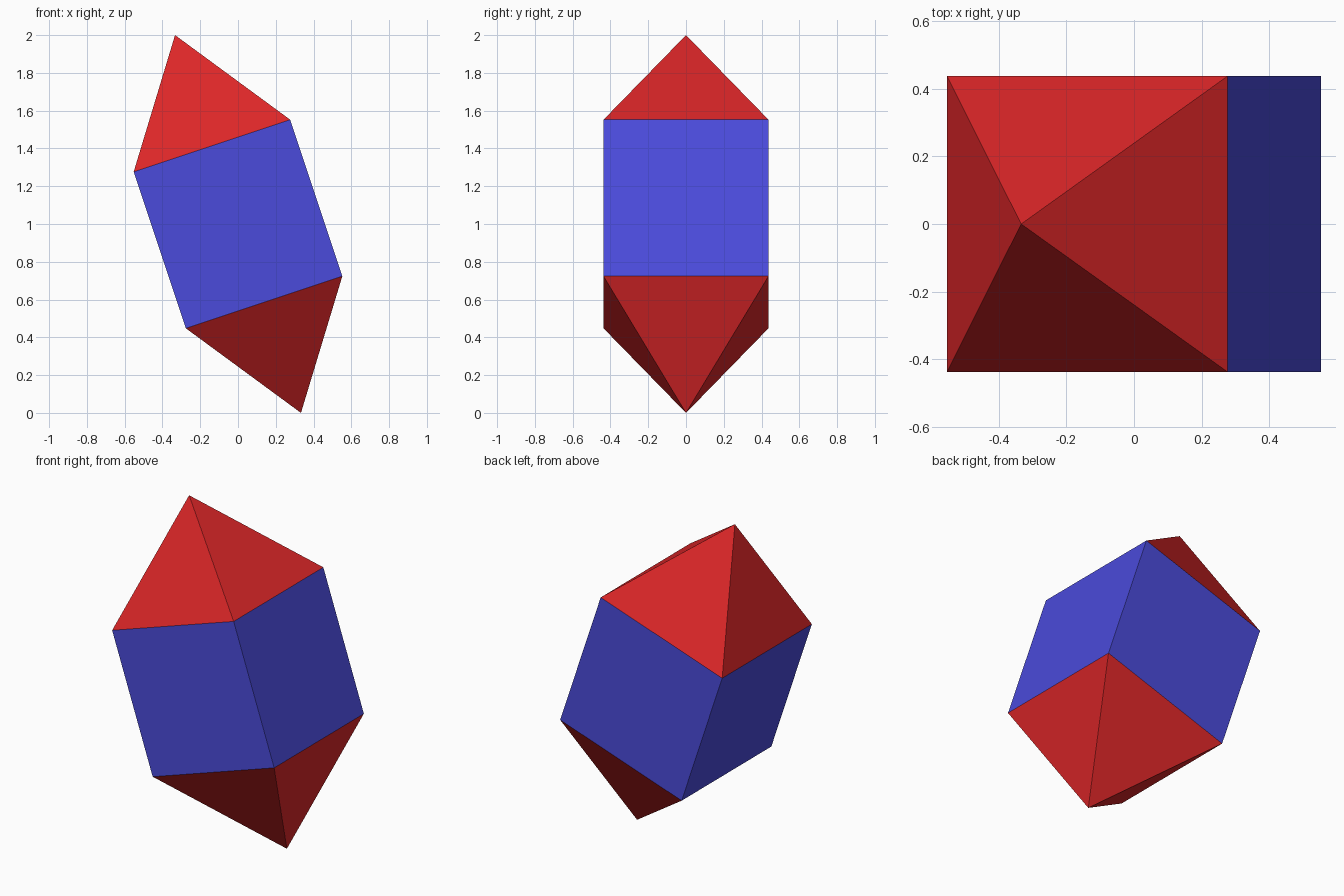
import bpy
import bmesh
import math
from mathutils import Matrix

cube = bpy.data.objects.get("Cube")
if cube:
    bpy.data.objects.remove(cube, do_unlink=True)

TILT = math.atan(1 / 3)                                       # lean towards -x
EDGE = 1 / (math.cos(TILT) * (0.5 + math.sqrt(0.5)))          # equal edge length
RADIUS = EDGE / math.sqrt(2)                                  # corner radius and pyramid height
POSE = Matrix.Translation((0, 0, 1)) @ Matrix.Rotation(-TILT, 4, 'Y')


def srgb(*values):
    return [((v / 255 + 0.055) / 1.055) ** 2.4 for v in values] + [1.0]


def make_material(name, colour):
    mat = bpy.data.materials.new(name)
    mat.use_nodes = True
    mat.diffuse_color = colour
    mat.node_tree.nodes["Principled BSDF"].inputs["Base Color"].default_value = colour
    return mat


def add_part(name, top_radius, depth, local, mat):
    """Four-sided open prism or pyramid, leaning with the whole solid."""
    bm = bmesh.new()
    bmesh.ops.create_cone(bm, cap_ends=False, segments=4, radius1=RADIUS,
                          radius2=top_radius, depth=depth,
                          matrix=POSE @ local @ Matrix.Rotation(math.pi / 4, 4, 'Z'))
    bmesh.ops.remove_doubles(bm, verts=bm.verts, dist=1e-4)
    bmesh.ops.recalc_face_normals(bm, faces=bm.faces)
    # Open shells: make sure every side faces away from the solid's centre
    for face in bm.faces:
        if face.normal.dot(face.calc_center_median() - POSE.translation) < 0:
            face.normal_flip()
    mesh = bpy.data.meshes.new(name)
    bm.to_mesh(mesh)
    bm.free()
    mesh.materials.append(mat)
    obj = bpy.data.objects.new(name, mesh)
    bpy.context.collection.objects.link(obj)
    return obj


red = make_material("red", srgb(220, 38, 40))
blue = make_material("blue", srgb(75, 75, 219))

# Square middle band
add_part("middle_band", RADIUS, EDGE, Matrix.Identity(4), blue)

# Pyramids on both ends
raise_cap = Matrix.Translation((0, 0, EDGE / 2 + RADIUS / 2))
add_part("top_pyramid", 0, RADIUS, raise_cap, red)
add_part("bottom_pyramid", 0, RADIUS, Matrix.Rotation(math.pi, 4, 'Y') @ raise_cap, red)
